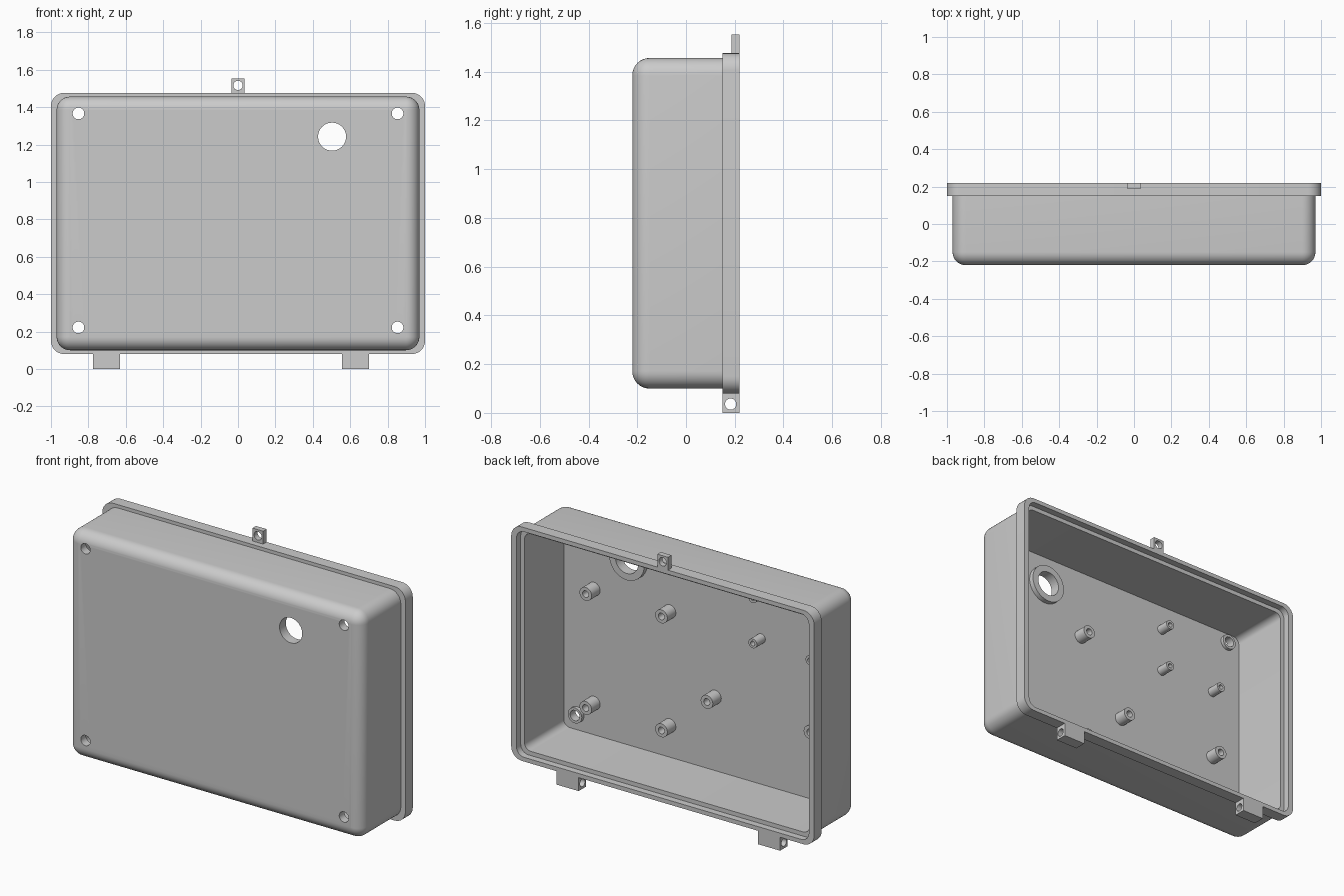
import bpy, bmesh, math
from mathutils import Vector, Matrix

if "Cube" in bpy.data.objects:
    bpy.data.objects.remove(bpy.data.objects["Cube"], do_unlink=True)

grey = bpy.data.materials.new("housing_grey")
grey.use_nodes = True
GREY = (0.6, 0.6, 0.6, 1)
grey.diffuse_color = GREY
grey.node_tree.nodes["Principled BSDF"].inputs["Base Color"].default_value = GREY

MID_Z = 0.778
FLOOR = -0.19


def finish(name, bm):
    bmesh.ops.recalc_face_normals(bm, faces=bm.faces)
    mesh = bpy.data.meshes.new(name)
    bm.to_mesh(mesh)
    bm.free()
    obj = bpy.data.objects.new(name, mesh)
    bpy.context.collection.objects.link(obj)
    mesh.materials.append(grey)
    return obj


def smooth(obj):
    bpy.ops.object.select_all(action='DESELECT')
    obj.select_set(True)
    bpy.context.view_layer.objects.active = obj
    bpy.ops.object.shade_smooth_by_angle(angle=math.radians(30))


def loft(name, rings, cap_start=True, cap_end=True, closed=False):
    """Skin a list of equal-length point rings."""
    bm = bmesh.new()
    loops = [[bm.verts.new(p) for p in ring] for ring in rings]
    n = len(loops[0])
    pairs = list(zip(loops, loops[1:]))
    if closed:
        pairs.append((loops[-1], loops[0]))
    for a, b in pairs:
        for i in range(n):
            j = (i + 1) % n
            bm.faces.new((a[i], a[j], b[j], b[i]))
    if not closed:
        if cap_start:
            bm.faces.new(loops[0])
        if cap_end:
            bm.faces.new(loops[-1])
    return finish(name, bm)


def rounded_rect(half_x, half_z, radius, y, steps=8):
    points = []
    for corner, (sx, sz) in enumerate(((1, 1), (-1, 1), (-1, -1), (1, -1))):
        for k in range(steps + 1):
            a = (corner + k / steps) * math.pi / 2
            points.append((sx * (half_x - radius) + radius * math.cos(a), y,
                           MID_Z + sz * (half_z - radius) + radius * math.sin(a)))
    return points


def circle(x, z, radius, y, steps=32):
    return [(x + radius * math.cos(2 * math.pi * k / steps), y,
             z + radius * math.sin(2 * math.pi * k / steps)) for k in range(steps)]


def block(name, low, high):
    bm = bmesh.new()
    bmesh.ops.create_cube(bm, size=1)
    low, high = Vector(low), Vector(high)
    bmesh.ops.scale(bm, vec=high - low, verts=bm.verts)
    bmesh.ops.translate(bm, vec=(low + high) / 2, verts=bm.verts)
    return finish(name, bm)


def drill(obj, center, radius, length, axis='Y'):
    turn = Matrix.Rotation(math.pi / 2, 4, 'X' if axis == 'Y' else 'Y')
    bm = bmesh.new()
    bmesh.ops.create_cone(bm, cap_ends=True, segments=32, radius1=radius, radius2=radius,
                          depth=length, matrix=Matrix.Translation(center) @ turn)
    cutter = finish("hole_cutter", bm)
    cutter.hide_render = True
    mod = obj.modifiers.new("hole", 'BOOLEAN')
    mod.operation, mod.solver, mod.object = 'DIFFERENCE', 'EXACT', cutter
    bpy.context.view_layer.objects.active = obj
    bpy.ops.object.modifier_apply(modifier=mod.name)
    bpy.data.objects.remove(cutter, do_unlink=True)


# Housing: inside floor, wall, lid recess, flange, outer wall, rounded front
rings = [rounded_rect(0.94, 0.648, 0.04, FLOOR),
         rounded_rect(0.94, 0.648, 0.04, 0.18),
         rounded_rect(0.965, 0.673, 0.05, 0.18),
         rounded_rect(0.965, 0.673, 0.05, 0.22),
         rounded_rect(1.0, 0.698, 0.07, 0.22),
         rounded_rect(1.0, 0.698, 0.07, 0.15),
         rounded_rect(0.97, 0.678, 0.072, 0.15)]
FILLET = 0.07
for k in range(9):
    a = k / 8 * math.pi / 2
    inset = FILLET * (1 - math.cos(a))
    rings.append(rounded_rect(0.97 - inset, 0.678 - inset, 0.072 - inset,
                              -0.15 - FILLET * math.sin(a)))
housing = loft("housing", rings)

# Through holes in the front, each with a raised ring inside
holes = [(x, z, 0.031, 0.046, -0.17) for x in (-0.853, 0.853) for z in (0.222, 1.366)]
holes.append((0.503, 1.242, 0.075, 0.115, -0.16))
for number, (x, z, inner, outer, end) in enumerate(holes):
    drill(housing, (x, -0.2, z), inner, 0.1)
    collar = loft(f"hole_collar_{number}",
                  [circle(x, z, outer, FLOOR - 0.005), circle(x, z, outer, end),
                   circle(x, z, inner, end), circle(x, z, inner, FLOOR - 0.005)], closed=True)
    smooth(collar)
smooth(housing)

# Hollow mounting posts on the inside floor
wide = [(0.74, 1.0), (0.24, 1.0), (0.74, 0.32), (0.24, 0.32), (-0.06, 0.57), (-0.74, 0.57)]
slim = [(-0.363, 1.27), (-0.363, 1.0), (-0.74, 1.0)]
for kind, spots, outer, inner in (("wide", wide, 0.04, 0.02), ("slim", slim, 0.028, 0.014)):
    for number, (x, z) in enumerate(spots):
        post = loft(f"{kind}_post_{number}",
                    [circle(x, z, outer, FLOOR - 0.005), circle(x, z, outer, -0.11),
                     circle(x, z, inner, -0.11), circle(x, z, inner, FLOOR + 0.01)])
        smooth(post)

# Latch tab on top and hinge knuckles below
latch = block("latch_tab", (-0.035, 0.187, 1.47), (0.035, 0.22, 1.553))
drill(latch, (0, 0.2, 1.516), 0.025, 0.2)
smooth(latch)
for side, x in (("right", -0.7025), ("left", 0.6275)):
    hinge = block(f"{side}_hinge", (x - 0.0725, 0.15, 0), (x + 0.0725, 0.22, 0.082))
    drill(hinge, (x, 0.183, 0.036), 0.023, 0.3, 'X')
    smooth(hinge)
